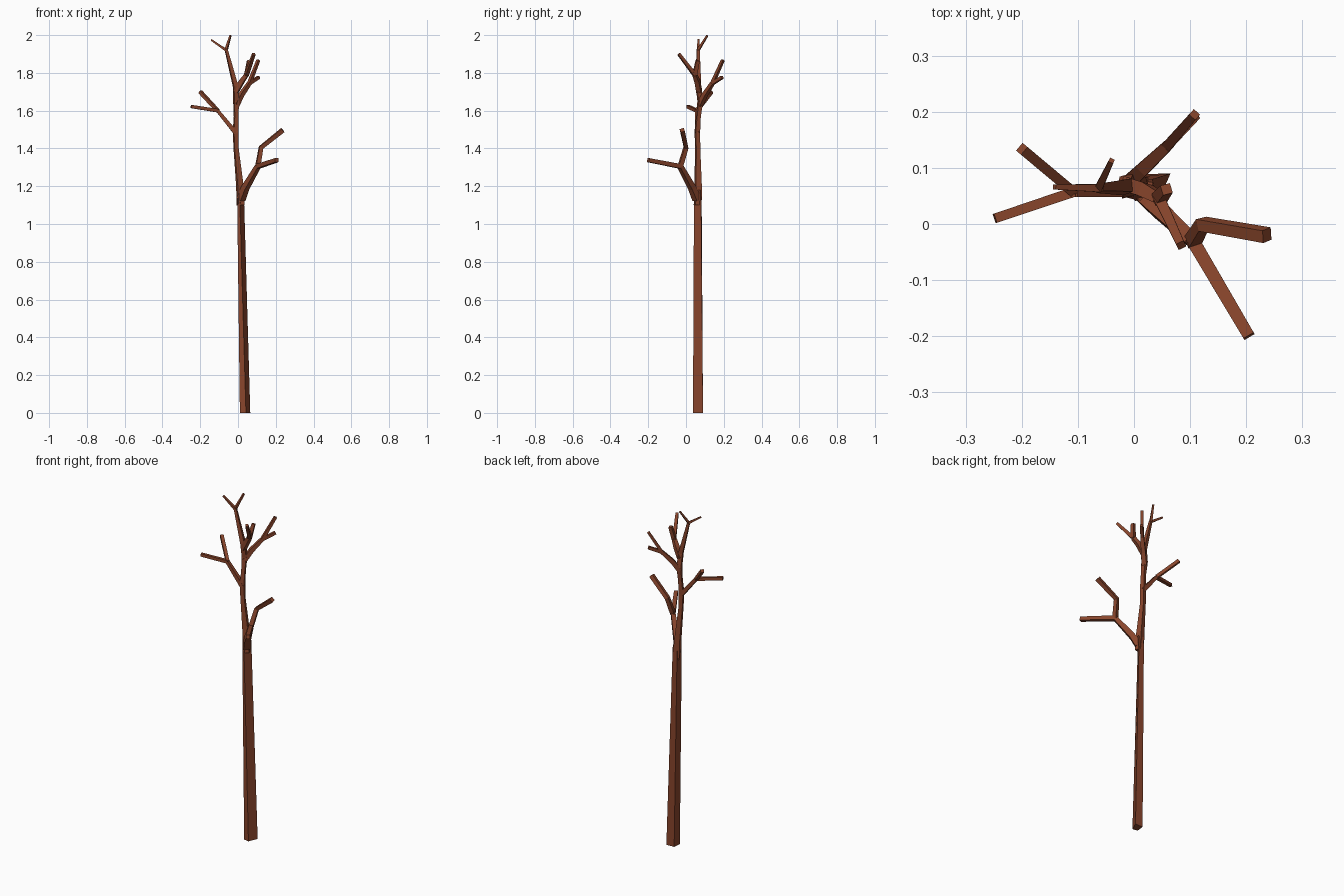
import bpy, bmesh
from mathutils import Vector

bark = bpy.data.materials.new("bark")
bark.diffuse_color = (0.25, 0.06, 0.025, 1)


def loft(name, rings):
    """Skin a list of four-point rings with flat faces and capped ends."""
    bm = bmesh.new()
    vs = [[bm.verts.new(p) for p in r] for r in rings]
    for a, b in zip(vs, vs[1:]):
        for i in range(4):
            j = (i + 1) % 4
            bm.faces.new((a[i], a[j], b[j], b[i]))
    bm.faces.new(vs[0][::-1])
    bm.faces.new(vs[-1])
    bmesh.ops.recalc_face_normals(bm, faces=bm.faces)
    me = bpy.data.meshes.new(name)
    bm.to_mesh(me)
    bm.free()
    me.materials.append(bark)
    ob = bpy.data.objects.new(name, me)
    bpy.context.collection.objects.link(ob)


def limb(name, path):
    """Square tapered tube through (x, y, z, width) points, mitred at bends."""
    pts = [Vector(p[:3]) for p in path]
    rings, side = [], None
    for i, p in enumerate(pts):
        d0 = (p - pts[max(i - 1, 0)]).normalized()
        d1 = (pts[min(i + 1, len(pts) - 1)] - p).normalized()
        t = (d0 + d1).normalized()
        if side is None:
            side = t.cross(Vector((0, 0, 1)))
            if side.length < 0.35:
                side = Vector((1, 0.3, 0))
        side = (side - t * side.dot(t)).normalized()
        up = t.cross(side)
        h = path[i][3] / 2
        rings.append([p + side * h * a + up * h * b
                      for a, b in ((-1, -1), (1, -1), (1, 1), (-1, 1))])
    loft(name, rings)


# Trunk: irregular four-sided section leaning slightly to the left
base = [(0.010, 0.043), (0.042, 0.037), (0.065, 0.090), (0.015, 0.089)]
top = [(-0.004, 0.046), (0.010, 0.042), (0.033, 0.080), (0.001, 0.083)]
neck = [(0.000, 0.045), (0.020, 0.040), (0.034, 0.074), (0.000, 0.080)]
loft("trunk", [[(x, y, z) for x, y in r]
               for r, z in ((base, 0), (top, 1.1), (neck, 1.18))])

# Leader continuing up to the crown
limb("leader", [(0.014, 0.062, 1.10, 0.034), (0.010, 0.064, 1.20, 0.032),
                (-0.010, 0.062, 1.40, 0.022), (-0.013, 0.060, 1.49, 0.024),
                (-0.010, 0.066, 1.57, 0.020), (-0.010, 0.076, 1.65, 0.025),
                (-0.013, 0.066, 1.73, 0.024), (-0.063, 0.064, 1.925, 0.014)])

# Lower right branch
R = (0.105, -0.03, 1.305)
limb("right_branch", [(0.015, 0.058, 1.13, 0.036), (0.038, 0.033, 1.19, 0.032),
                      (*R, 0.024)])
limb("right_twig_low", [(*R, 0.024), (0.205, -0.2, 1.338, 0.021)])
limb("right_twig_high", [(*R, 0.024), (0.122, 0.0, 1.405, 0.022),
                         (0.237, -0.02, 1.497, 0.023)])

# Left branch
L = (-0.108, 0.057, 1.60)
limb("left_branch", [(-0.010, 0.060, 1.48, 0.024), (*L, 0.018)])
limb("left_twig_low", [(*L, 0.018), (-0.248, 0.01, 1.622, 0.017)])
limb("left_twig_high", [(*L, 0.018), (-0.2, 0.134, 1.70, 0.018)])

# Back branch
B = (0.06, 0.14, 1.745)
limb("back_branch", [(-0.010, 0.074, 1.63, 0.026), (0.018, 0.10, 1.685, 0.024),
                     (*B, 0.019)])
limb("back_twig_high", [(*B, 0.018), (0.108, 0.195, 1.868, 0.015)])
limb("back_twig_low", [(*B, 0.018), (0.110, 0.192, 1.777, 0.016)])

# Inner crown branch
C = (0.045, 0.046, 1.79)
limb("crown_branch", [(-0.012, 0.070, 1.70, 0.026), (0.02, 0.06, 1.755, 0.025),
                      (*C, 0.020)])
limb("crown_twig_front", [(*C, 0.020), (0.084, -0.038, 1.90, 0.015)])
limb("crown_twig_back", [(*C, 0.022), (0.058, 0.062, 1.865, 0.018)])

# Topmost twigs
T = (-0.063, 0.064, 1.92)
limb("top_twig_left", [(*T, 0.014), (-0.142, 0.066, 1.975, 0.009)])
limb("top_twig_right", [(*T, 0.014), (-0.04, 0.113, 1.998, 0.009)])
